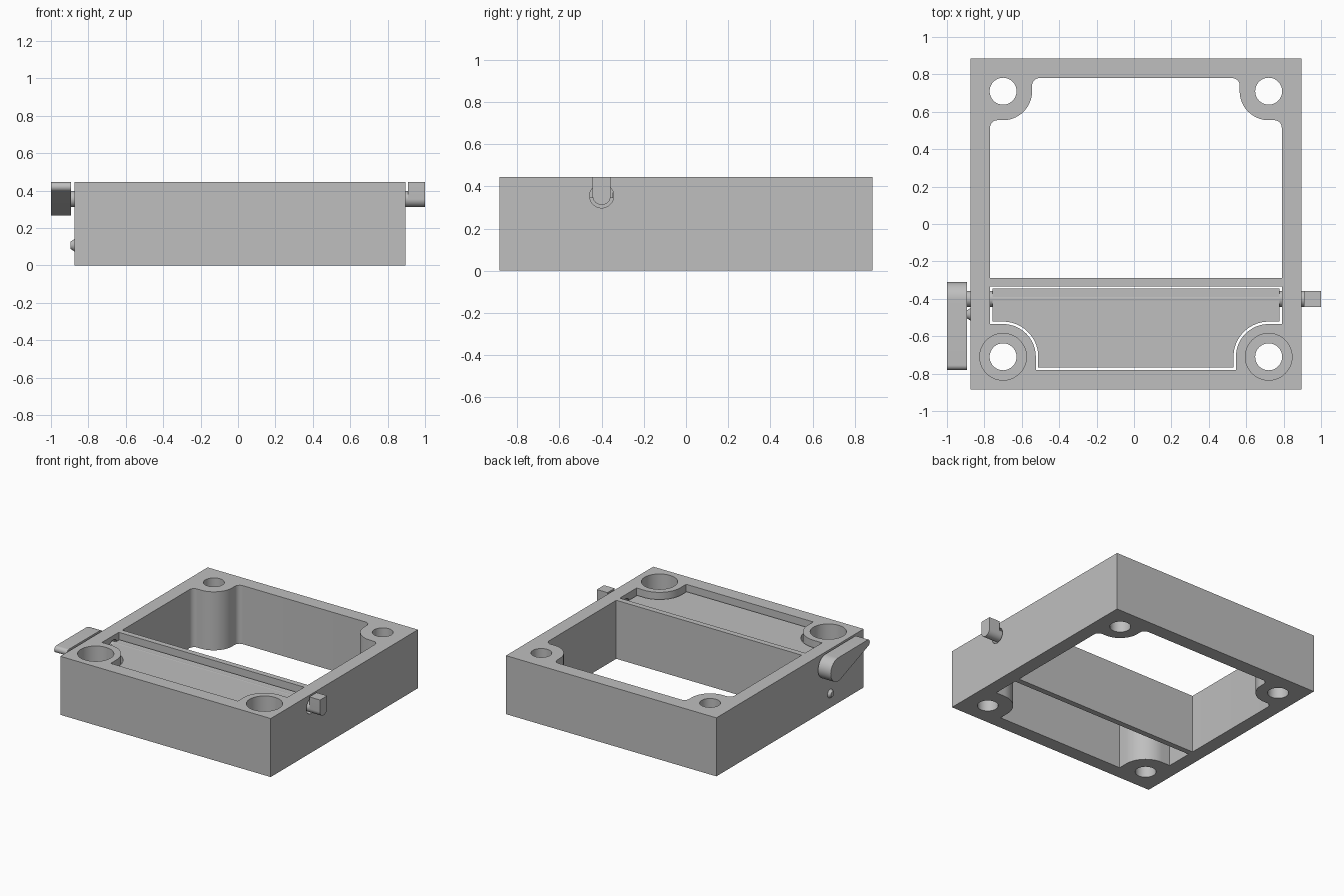
import bpy, bmesh
from math import pi, sin, cos, atan2, acos, hypot
from mathutils import Matrix

cube = bpy.data.objects.get("Cube")
if cube:
    bpy.data.objects.remove(cube, do_unlink=True)

grey = bpy.data.materials.new("plain grey")
grey.use_nodes = True
grey.diffuse_color = (0.52, 0.52, 0.52, 1)
grey.node_tree.nodes["Principled BSDF"].inputs["Base Color"].default_value = (0.52, 0.52, 0.52, 1)

CX, HALF, TOP = 0.01, 0.885, 0.445      # body centre, half width, height
HOLE = 0.71                             # bolt hole offset from the centre
SHAFT_Y, SHAFT_Z = -0.40, 0.355

# Axis maps: profile (u, v) and extrusion w
UP = Matrix.Translation((CX, 0, 0))
SIDE = Matrix(((0, 0, 1, 0), (1, 0, 0, 0), (0, 1, 0, 0), (0, 0, 0, 1)))


def arc(cx, cy, r, a0, a1, n=12):
    return [(cx + r * cos(a0 + (a1 - a0) * i / n), cy + r * sin(a0 + (a1 - a0) * i / n))
            for i in range(n + 1)]


def mirrored(half):
    """Close a right-hand outline with its left-hand mirror image."""
    return half + [(-x, y) for x, y in reversed(half)]


def prism(name, pts, w0, w1, frame=UP):
    """Extrude a closed profile between w0 and w1."""
    bm = bmesh.new()
    face = bm.faces.new([bm.verts.new((u, v, w0)) for u, v in pts])
    ext = bmesh.ops.extrude_face_region(bm, geom=[face])
    moved = [g for g in ext["geom"] if isinstance(g, bmesh.types.BMVert)]
    bmesh.ops.translate(bm, verts=moved, vec=(0, 0, w1 - w0))
    bmesh.ops.transform(bm, matrix=frame, verts=bm.verts)
    bmesh.ops.recalc_face_normals(bm, faces=bm.faces)
    return finish(name, bm)


def finish(name, bm):
    mesh = bpy.data.meshes.new(name)
    bm.to_mesh(mesh)
    bm.free()
    mesh.materials.append(grey)
    obj = bpy.data.objects.new(name, mesh)
    bpy.context.collection.objects.link(obj)
    return obj


def disc(cx, cy, r, n=48):
    return arc(cx, cy, r, 0, 2 * pi, n)[:-1]


def combine(target, other, operation):
    mod = target.modifiers.new("cut", 'BOOLEAN')
    mod.operation, mod.solver, mod.object = operation, 'EXACT', other
    bpy.context.view_layer.objects.active = target
    bpy.ops.object.modifier_apply(modifier=mod.name)
    bpy.data.objects.remove(other, do_unlink=True)


def front_opening(gap):
    """Front compartment outline, shrunk by a clearance gap."""
    r = 0.175 + gap
    return mirrored([(0.78 - gap, -0.333 - gap), (0.78 - gap, -HOLE + r)]
                    + arc(HOLE, -HOLE, r, pi / 2, pi, 20)
                    + [(HOLE - r, -0.78 + gap)])


# Body block
body = prism("body", [(-HALF, -HALF), (HALF, -HALF), (HALF, HALF), (-HALF, HALF)], 0, TOP)

# Rear opening, with rounded bosses in its back corners
f, r, side, back = 0.04, 0.155, 0.78, 0.78
rear = mirrored([(side, -0.29)]
                + arc(side - f, HOLE - r - f, f, 0, pi / 2, 8)
                + arc(HOLE, HOLE, r, -pi / 2, -pi, 20)
                + arc(HOLE - r - f, back - f, f, 0, pi / 2, 8))
combine(body, prism("rear_cutter", rear, -0.1, 0.6), 'DIFFERENCE')
combine(body, prism("front_cutter", front_opening(0), -0.1, 0.6), 'DIFFERENCE')

# Bolt holes, counterbored at the front
for sx in (-1, 1):
    for sy in (-1, 1):
        combine(body, prism("hole_cutter", disc(sx * HOLE, sy * HOLE, 0.072), -0.1, 0.6), 'DIFFERENCE')
    combine(body, prism("bore_cutter", disc(sx * HOLE, -HOLE, 0.125), 0.2, 0.6), 'DIFFERENCE')

# Shaft bores through both side walls
for w0, w1 in ((-1, -0.6), (0.6, 1)):
    combine(body, prism("bore_cutter", disc(SHAFT_Y, SHAFT_Z, 0.057), w0, w1, SIDE), 'DIFFERENCE')

# Flap plate and the shaft it turns on
flap = prism("flap_plate", front_opening(0.013), 0.345, 0.397)
shaft = prism("shaft", disc(SHAFT_Y, SHAFT_Z, 0.043), -0.9, 0.915, SIDE)

# Upright tab on the shaft end
tab = arc(SHAFT_Y, SHAFT_Z, 0.043, -pi, 0, 20)
tab = [(SHAFT_Y - 0.043, TOP)] + tab + [(SHAFT_Y + 0.043, TOP)]
end_tab = prism("shaft_end_tab", tab, 0.91, 1.0, SIDE)

# Tapered lever: two circles joined by tangents
big, small = 0.089, 0.025
tip_y, tip_z = -0.755, 0.42
dy, dz = tip_y - SHAFT_Y, tip_z - SHAFT_Z
heading = atan2(dz, dy)
spread = acos((big - small) / hypot(dy, dz))
outline = (arc(SHAFT_Y, SHAFT_Z, big, heading + spread, heading + 2 * pi - spread, 36)
           + arc(tip_y, tip_z, small, heading - spread, heading + spread, 16))
lever = prism("lever", outline, -1.0, -0.893, SIDE)

# Small tapered stop pin under the lever
bm = bmesh.new()
bmesh.ops.create_cone(bm, cap_ends=True, segments=32, radius1=0.036, radius2=0.02, depth=0.025,
                      matrix=Matrix.Translation((-0.8825, -0.483, 0.108)) @ Matrix.Rotation(-pi / 2, 4, 'Y'))
pin = finish("stop_pin", bm)

# Smooth the round walls, keep edges sharp
for obj in (body, flap, shaft, end_tab, lever, pin):
    bpy.ops.object.select_all(action='DESELECT')
    obj.select_set(True)
    bpy.context.view_layer.objects.active = obj
    bpy.ops.object.shade_smooth_by_angle(angle=pi / 6)
